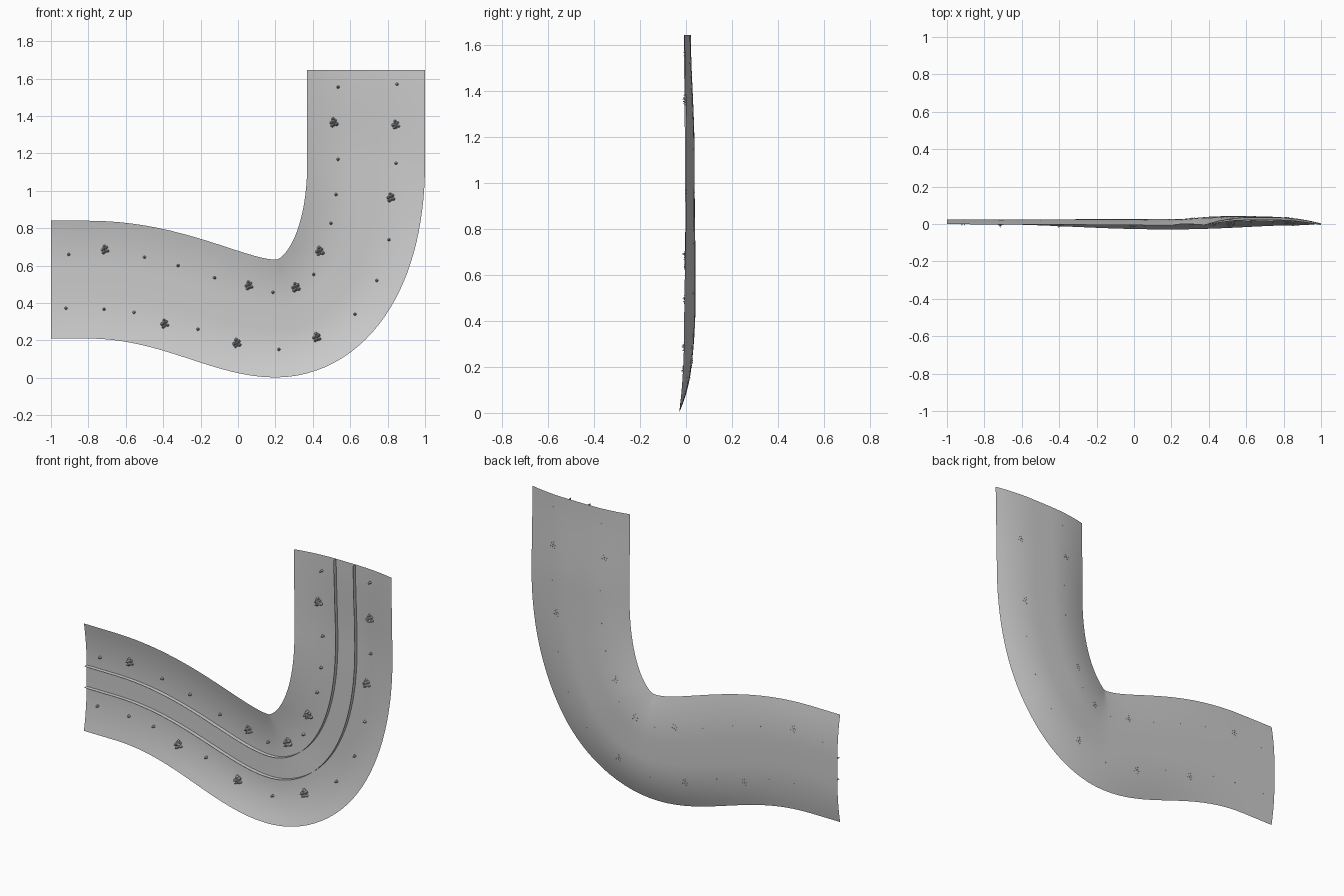
import bpy, bmesh, math, random
from mathutils import Vector, Matrix, geometry

if "Cube" in bpy.data.objects:
    bpy.data.objects.remove(bpy.data.objects["Cube"])

random.seed(4)
HALF = 0.315      # half width of the valley strip
ROAD = 0.0625     # half width of the road bed

# Centre line in the x-z plane: straight, S-bend, hairpin, straight
SEGS = [
    ([(-1, .525), (-.93, .525), (-.87, .525), (-.8, .525)], 4),
    ([(-.8, .525), (-.35, .525), (-.05, .317), (.2, .317)], 20),
    ([(.2, .317), (.47, .317), (.685, .62), (.685, 1.15)], 28),
    ([(.685, 1.15), (.685, 1.3), (.685, 1.5), (.685, 1.645)], 8),
]


def bezier(p, t):
    s = 1 - t
    w = (s**3, 3*s*s*t, 3*s*t*t, t**3)
    d = (-s*s, s*s - 2*s*t, 2*s*t - t*t, t*t)
    return [Vector((sum(k*q[0] for k, q in zip(c, p)), sum(k*q[1] for k, q in zip(c, p)))) for c in (w, d)]


def keyed(keys, u):
    for (a, va), (b, vb) in zip(keys, keys[1:]):
        if u <= b:
            t = (u - a) / (b - a)
            return va + (vb - va) * t * t * (3 - 2 * t)
    return keys[-1][1]


FLOOR = [(0, .025), (1, .025), (2, .026), (2.5, .042), (3, .037), (4, .021)]
OUTER = [(0, .025), (1, .026), (2, .055), (2.5, .05), (3, .034), (4, .027)]
INNER = [(0, .025), (1, .027), (2, .034), (2.5, .042), (3, .042), (4, .03)]

# Stations: centre, normal towards the inner side, path parameter
stations = []
for i, (pts, n) in enumerate(SEGS):
    for k in range(0 if i == 0 else 1, n + 1):
        p, d = bezier(pts, k / n)
        d.normalize()
        stations.append((p, Vector((-d.y, d.x)), i + k / n))


def surface_y(u, s):
    f = max(0, (abs(s) - ROAD) / (HALF - ROAD)) ** 2
    return keyed(FLOOR, u) - f * keyed(INNER if s > 0 else OUTER, u)


def point(st, s, lift=0):
    p = st[0] + st[1] * s
    return Vector((p.x, surface_y(st[2], s) - lift, p.y))


def strip(name, columns):
    """Sheet through the stations; columns are (offset, lift) pairs."""
    bm = bmesh.new()
    rows = [[bm.verts.new(point(st, s, h)) for s, h in columns] for st in stations]
    for a, b in zip(rows, rows[1:]):
        for j in range(len(columns) - 1):
            bm.faces.new((a[j], b[j], b[j+1], a[j+1]))
    return finish(name, bm, True)


def finish(name, bm, smooth):
    me = bpy.data.meshes.new(name)
    bm.to_mesh(me)
    bm.free()
    for f in me.polygons:
        f.use_smooth = smooth
    ob = bpy.data.objects.new(name, me)
    bpy.context.collection.objects.link(ob)
    return ob


# Valley floor with raised sides
side = [HALF, .275, .235, .19, .145, .1, ROAD]
strip("valley_ground", [(-s, 0) for s in side] + [(s, 0) for s in reversed(side)])

# Thin barriers along both edges of the road
for name, s in (("inner_barrier", ROAD), ("outer_barrier", -ROAD)):
    strip(name, [(s, 0), (s, .024)])


def ground_point(x, z):
    q = Vector((x, z))
    st = min(stations, key=lambda t: (t[0] - q).length)
    return Vector((x, surface_y(st[2], (q - st[0]).dot(st[1])), z))


def cone(bm, base, r, top_r, start, h, sides):
    # Cone growing along -y from the ground
    m = Matrix.Translation(base + Vector((0, -start - h/2, 0))) @ Matrix.Rotation(math.pi/2, 4, 'X') \
        @ Matrix.Rotation(random.random()*3, 4, 'Z')
    bmesh.ops.create_cone(bm, cap_ends=True, segments=sides, radius1=r, radius2=top_r, depth=h, matrix=m)


def pine(bm, x, z, h):
    base = ground_point(x, z)
    cone(bm, base, h*.06, h*.06, -.003, h*.3, 5)
    for r, start, length in ((.27, .2, .4), (.22, .42, .34), (.15, .64, .36)):
        cone(bm, base, h*r, 0, h*start, h*length, 7)


# Tree positions read along both slopes
SINGLES = [(-.905, .66), (-.5, .645), (-.32, .60), (-.125, .535), (.187, .457), (.405, .553),
           (.497, .826), (.524, .98), (.535, 1.168), (.535, 1.555), (.85, 1.57), (.845, 1.147),
           (.807, .738), (.742, .52), (.625, .34), (.219, .152), (-.214, .26), (-.556, .35),
           (-.716, .367), (-.92, .372)]
GROVES = [(-.71, .687), (-.39, .29), (-.005, .185), (.06, .495), (.422, .217), (.31, .485),
          (.438, .677), (.818, .965), (.513, 1.366), (.845, 1.354)]

bm = bmesh.new()
for x, z in SINGLES:
    pine(bm, x, z, .031)
finish("single_pines", bm, False)

bm = bmesh.new()
for x, z in GROVES:
    for k in range(8):
        a, r = k * 2.4, .0075 * math.sqrt(k)
        pine(bm, x + r*math.cos(a), z + r*math.sin(a), random.uniform(.027, .04))
finish("pine_groves", bm, False)
